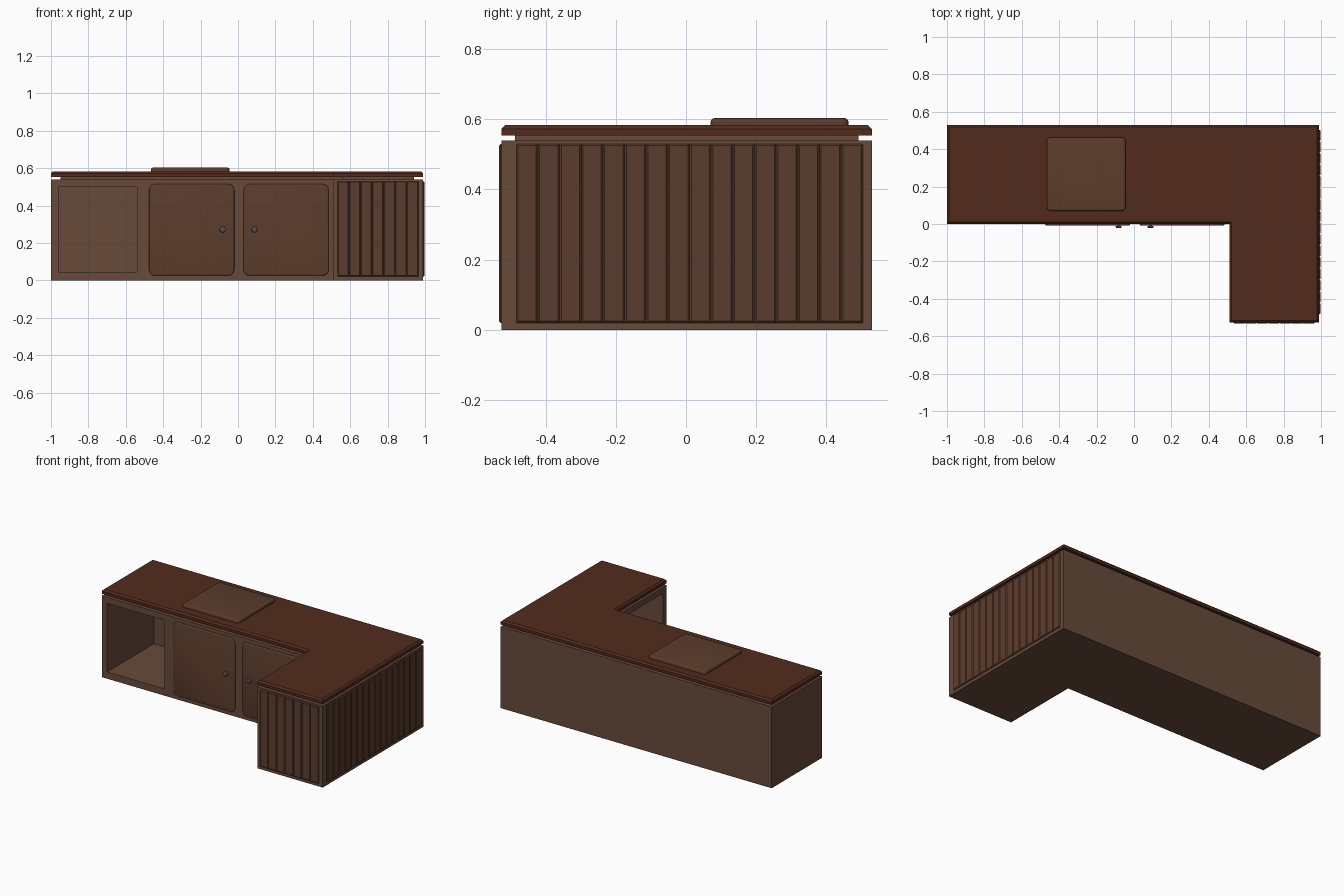
import bpy, bmesh, math
from mathutils import Matrix, Vector

if "Cube" in bpy.data.objects:
    bpy.data.objects.remove(bpy.data.objects["Cube"])


def mat(name, rgb):
    m = bpy.data.materials.new(name)
    m.diffuse_color = (*rgb, 1)
    m.use_nodes = True
    m.node_tree.nodes["Principled BSDF"].inputs["Base Color"].default_value = m.diffuse_color
    return m


BODY = mat("body_wood", (0.136, 0.069, 0.042))
PANEL = mat("panel_wood", (0.105, 0.046, 0.026))
TOP = mat("top_wood", (0.085, 0.024, 0.012))
METAL = mat("knob_metal", (0.09, 0.09, 0.1))

UP = Matrix.Identity(4)
FRONT = Matrix.Rotation(math.pi / 2, 4, 'X')          # profile in x-z, grows toward -y
RIGHT = Matrix.Rotation(math.pi / 2, 4, 'Z') @ FRONT  # profile in y-z, grows toward +x


def rect(x0, x1, y0, y1, r=0.0, n=5):
    if r == 0:
        return [(x0, y0), (x1, y0), (x1, y1), (x0, y1)]
    corners = [(x1 - r, y1 - r), (x0 + r, y1 - r), (x0 + r, y0 + r), (x1 - r, y0 + r)]
    return [(cx + r * math.cos(a), cy + r * math.sin(a))
            for k, (cx, cy) in enumerate(corners)
            for a in [(k + i / n) * math.pi / 2 for i in range(n + 1)]]


def ell(dx=0.0, dy=0.0):
    """L-shaped counter outline, inset by dx, dy."""
    return [(-1 + dx, dy), (0.51 + dx, dy), (0.51 + dx, -0.526 + dy),
            (0.99 - dx, -0.526 + dy), (0.99 - dx, 0.53 - dy), (-1 + dx, 0.53 - dy)]


def slab(name, pts, base, height, material, orient=UP, bevel=0.0, segments=1):
    """Extrude a profile from base by height, bevelling the outer rim."""
    bm = bmesh.new()
    f = bm.faces.new([bm.verts.new((x, y, base)) for x, y in pts])
    ext = bmesh.ops.extrude_face_region(bm, geom=[f])["geom"]
    bmesh.ops.translate(bm, vec=(0, 0, height),
                        verts=[v for v in ext if isinstance(v, bmesh.types.BMVert)])
    if bevel:
        rim = [e for e in bm.edges if all(v.co.z > base + height / 2 for v in e.verts)]
        bmesh.ops.bevel(bm, geom=rim, offset=bevel, segments=segments,
                        profile=0.5, affect='EDGES')
    bmesh.ops.recalc_face_normals(bm, faces=bm.faces)
    bm.transform(orient)
    me = bpy.data.meshes.new(name)
    bm.to_mesh(me)
    bm.free()
    me.materials.append(material)
    ob = bpy.data.objects.new(name, me)
    bpy.context.collection.objects.link(ob)
    return ob


def smooth(ob):
    bpy.ops.object.select_all(action='DESELECT')
    ob.select_set(True)
    bpy.context.view_layer.objects.active = ob
    bpy.ops.object.shade_smooth_by_angle(angle=math.radians(35))


def carve(target, cutter):
    m = target.modifiers.new("carve", 'BOOLEAN')
    m.operation, m.solver, m.object = 'DIFFERENCE', 'EXACT', cutter
    bpy.context.view_layer.objects.active = target
    bpy.ops.object.modifier_apply(modifier=m.name)
    bpy.data.objects.remove(cutter, do_unlink=True)


# cabinet body with open shelves in the front left and the inner side of the wing
body = slab("cabinet_body", ell(), 0, 0.54, BODY)
carve(body, slab("cutter", rect(-0.96, -0.54, 0.045, 0.50), -0.49, 0.52, BODY, FRONT))
carve(body, slab("cutter", rect(-0.485, -0.045, 0.045, 0.50), 0.48, 0.47, BODY, RIGHT))

# recessed neck and chamfered worktop
slab("counter_neck", ell(0.05, 0.038), 0.54, 0.015, BODY)
slab("worktop", ell(), 0.554, 0.029, TOP, bevel=0.011)

# raised board on the worktop
smooth(slab("worktop_board", rect(-0.465, -0.045, 0.07, 0.463, 0.02), 0.583, 0.02,
            PANEL, bevel=0.011, segments=3))

# doors and round knobs
for side, x0, kx in (("left", -0.475, -0.082), ("right", 0.03, 0.088)):
    smooth(slab(side + "_door", rect(x0, x0 + 0.455, 0.025, 0.515, 0.032), -0.001, 0.009,
                PANEL, FRONT, 0.007, 3))
    for part, r, b, h, bev in (("stem", 0.009, 0.006, 0.006, 0), ("knob", 0.016, 0.010, 0.011, 0.005)):
        smooth(slab(f"{side}_{part}", rect(kx - r, kx + r, 0.272 - r, 0.272 + r, r * 0.999),
                    b, h, METAL, FRONT, bev, 2))

# vertical planks on the wing end and on the right side
STEP = 0.0617
for i in range(7):
    x = 0.532 + i * STEP
    slab(f"front_plank_{i + 1}", rect(x, x + STEP, 0.02, 0.53), 0.524, 0.009,
         PANEL, FRONT, 0.005)
for i in range(16):
    y = -0.4835 + i * STEP
    slab(f"side_plank_{i + 1}", rect(y, y + STEP, 0.02, 0.53), 0.988, 0.009,
         PANEL, RIGHT, 0.005)
